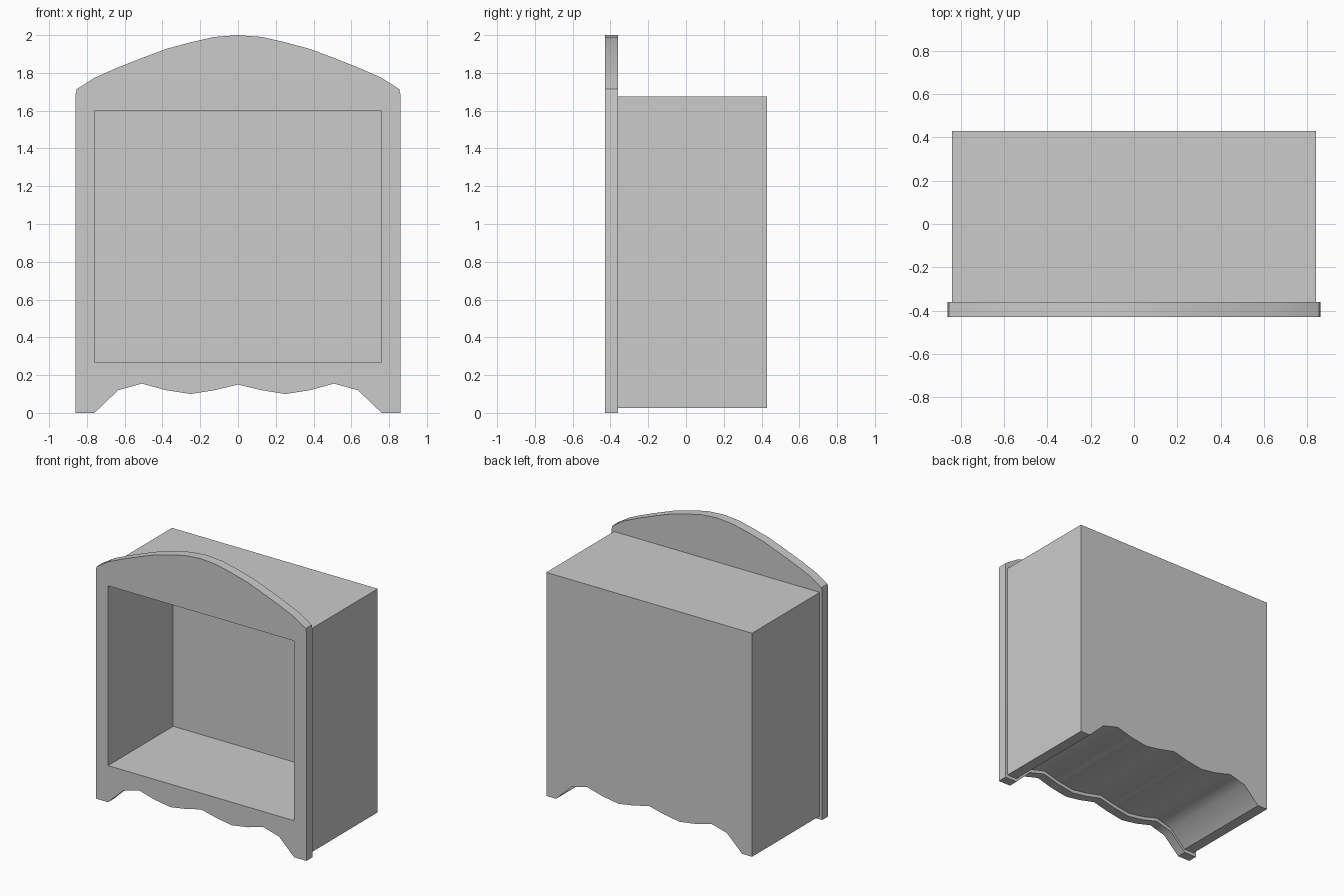
import bpy, bmesh, math

if "Cube" in bpy.data.objects:
    bpy.data.objects.remove(bpy.data.objects["Cube"])

DEPTH_FRONT, DEPTH_JOIN, DEPTH_BACK = -0.43, -0.36, 0.43


def mirrored(half):
    """Closed outline from right-half points, ordered bottom centre to top."""
    return half + [(-x, z) for x, z in reversed(half) if x > 0]


def slab(name, outline, y0, y1):
    """Extrude an x-z outline from y0 to y1."""
    bm = bmesh.new()
    face = bm.faces.new([bm.verts.new((x, y0, z)) for x, z in outline])
    ext = bmesh.ops.extrude_face_region(bm, geom=[face], use_keep_orig=True)
    verts = [g for g in ext["geom"] if isinstance(g, bmesh.types.BMVert)]
    bmesh.ops.translate(bm, verts=verts, vec=(0, y1 - y0, 0))
    bmesh.ops.recalc_face_normals(bm, faces=bm.faces)
    mesh = bpy.data.meshes.new(name)
    bm.to_mesh(mesh)
    bm.free()
    obj = bpy.data.objects.new(name, mesh)
    bpy.context.collection.objects.link(obj)
    return obj


def finish(obj, cutter):
    """Cut the opening, then smooth the gentle curves."""
    mod = obj.modifiers.new("opening", 'BOOLEAN')
    mod.operation = 'DIFFERENCE'
    mod.solver = 'EXACT'
    mod.object = cutter
    bpy.ops.object.select_all(action='DESELECT')
    obj.select_set(True)
    bpy.context.view_layer.objects.active = obj
    bpy.ops.object.modifier_apply(modifier=mod.name)
    bpy.ops.object.shade_smooth_by_angle(angle=math.radians(35))


# Scalloped apron and arched top, right half only
apron = [(0, 0.15), (0.125, 0.12), (0.25, 0.10), (0.38, 0.12),
         (0.508, 0.155), (0.635, 0.12), (0.76, 0)]
arch = [(0.86, 1.685), (0.854, 1.714), (0.76, 1.774), (0.635, 1.829),
        (0.505, 1.88), (0.38, 1.927), (0.25, 1.962), (0.127, 1.99), (0, 2.0)]

# Front frame with feet and arched crest
frame = slab("front_frame", mirrored(apron + [(0.86, 0)] + arch),
             DEPTH_FRONT, DEPTH_JOIN)

# Box body, its underside following the apron a little higher
under = [(x, z + 0.025) for x, z in apron]
body = slab("cabinet_body", mirrored(under + [(0.84, 0.025), (0.84, 1.675)]),
            DEPTH_JOIN, DEPTH_BACK)

# Rectangular recess through the frame and into the body
recess = slab("recess_cutter", mirrored([(0.76, 0.27), (0.76, 1.597)]),
              -0.6, 0.33)
recess.hide_render = True
for part in (frame, body):
    finish(part, recess)
bpy.data.objects.remove(recess)
